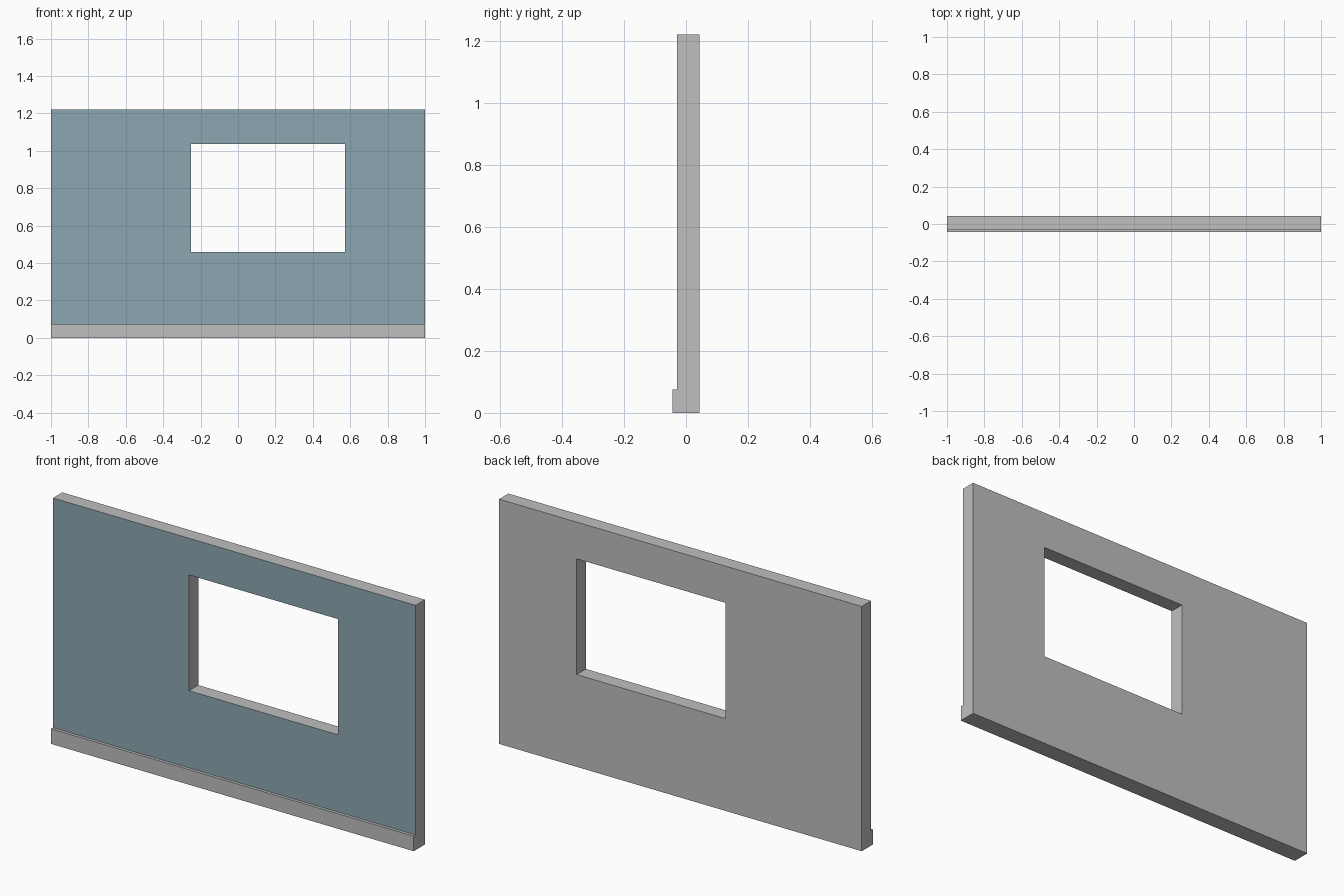
import bpy
import bmesh

cube = bpy.data.objects.get("Cube")
if cube:
    bpy.data.objects.remove(cube, do_unlink=True)


def make_material(name, rgb):
    mat = bpy.data.materials.new(name)
    mat.use_nodes = True
    colour = (*rgb, 1.0)
    mat.diffuse_color = colour
    mat.node_tree.nodes["Principled BSDF"].inputs["Base Color"].default_value = colour
    return mat


def make_object(name, bm, materials):
    bmesh.ops.recalc_face_normals(bm, faces=bm.faces)
    mesh = bpy.data.meshes.new(name)
    bm.to_mesh(mesh)
    bm.free()
    for mat in materials:
        mesh.materials.append(mat)
    obj = bpy.data.objects.new(name, mesh)
    bpy.context.collection.objects.link(obj)
    return obj


grey = make_material("light grey", (0.52, 0.52, 0.52))
teal = make_material("dusty teal", (0.26, 0.39, 0.445))

HEIGHT = 1.22
FRONT, BACK = -0.029, 0.044

# Wall: outer and window rectangles joined into a ring, then given thickness
bm = bmesh.new()


def rectangle(x0, x1, z0, z1):
    return [bm.verts.new((x, FRONT, z))
            for x, z in ((x0, z0), (x1, z0), (x1, z1), (x0, z1))]


outer = rectangle(-1, 1, 0, HEIGHT)
window = rectangle(-0.25, 0.572, 0.46, 1.037)
ring = []
for i in range(4):
    j = (i + 1) % 4
    ring.append(bm.faces.new((outer[i], outer[j], window[j], window[i])))

result = bmesh.ops.extrude_face_region(bm, geom=ring, use_keep_orig=True)
moved = [g for g in result["geom"] if isinstance(g, bmesh.types.BMVert)]
bmesh.ops.translate(bm, verts=moved, vec=(0, BACK - FRONT, 0))
bmesh.ops.recalc_face_normals(bm, faces=bm.faces)

# Painted front, plain edges, reveals and back
for face in bm.faces:
    face.material_index = 1 if face.normal.y < -0.5 else 0
make_object("wall_with_window_opening", bm, [grey, teal])

# Skirting board along the foot of the front
bm = bmesh.new()
bmesh.ops.create_cube(bm, size=1)
depth, tall = 0.015, 0.075
bmesh.ops.scale(bm, verts=bm.verts, vec=(2, depth, tall))
bmesh.ops.translate(bm, verts=bm.verts, vec=(0, FRONT - depth / 2, tall / 2))
make_object("skirting_board", bm, [grey])
